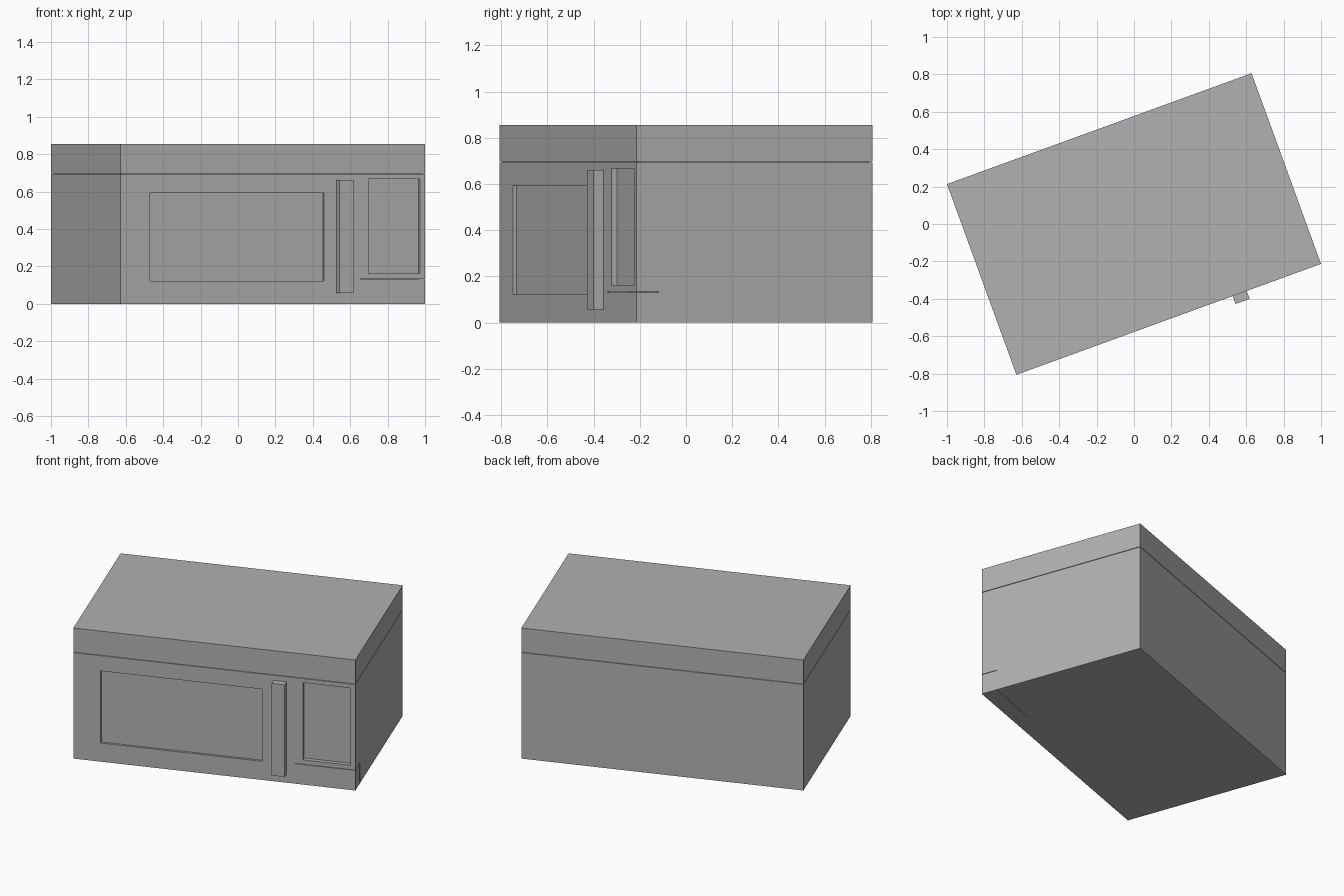
import bpy, bmesh, math

if "Cube" in bpy.data.objects:
    bpy.data.objects.remove(bpy.data.objects["Cube"])

ANGLE = math.radians(20)          # whole oven is turned on its base
W, D, H = 0.8665, 0.5425, 0.855   # half width, half depth, height

# Dark grey casing
casing = bpy.data.materials.new("dark_grey")
casing.diffuse_color = (0.44, 0.44, 0.44, 1)
casing.use_nodes = True
casing.node_tree.nodes["Principled BSDF"].inputs["Base Color"].default_value = casing.diffuse_color


def box(name, x, y, z):
    """Box from (min, max) ranges in the oven's own axes."""
    bm = bmesh.new()
    bmesh.ops.create_cube(bm, size=1)
    for v in bm.verts:
        v.co = [r[0] if c < 0 else r[1] for c, r in zip(v.co, (x, y, z))]
    me = bpy.data.meshes.new(name)
    bm.to_mesh(me)
    bm.free()
    me.materials.append(casing)
    ob = bpy.data.objects.new(name, me)
    ob.rotation_euler.z = ANGLE
    bpy.context.collection.objects.link(ob)
    return ob


def cut(target, x, y, z):
    """Carve a box out of the target and remove the cutter."""
    cutter = box("cutter", x, y, z)
    cutter.hide_render = True
    mod = target.modifiers.new("cut", 'BOOLEAN')
    mod.operation = 'DIFFERENCE'
    mod.solver = 'EXACT'
    mod.object = cutter
    bpy.context.view_layer.objects.active = target
    bpy.ops.object.modifier_apply(modifier=mod.name)
    bpy.data.objects.remove(cutter)


# Main body with window recess, keypad recess and corner notch
body = box("oven_body", (-W, W), (-D, D), (0, 0.694))
cut(body, (-0.698, 0.292), (-D - 0.1, -D + 0.015), (0.122, 0.594))
cut(body, (0.545, 0.838), (-D - 0.1, -D + 0.027), (0.162, 0.667))
cut(body, (0.497, W + 0.1), (-D - 0.1, -0.441), (-0.1, 0.134))

# Door release button filling the notch, with a fine gap
box("door_button", (0.497, W), (-D, -0.443), (0, 0.131))

# Top section, separated by a thin shadow seam
box("seam_core", (-W + 0.01, W - 0.01), (-D + 0.01, D - 0.01), (0.694, 0.697))
box("top_panel", (-W, W), (-D, D), (0.697, H))

# Upright door handle
box("door_handle", (0.364, 0.444), (-D - 0.045, -D), (0.058, 0.661))
